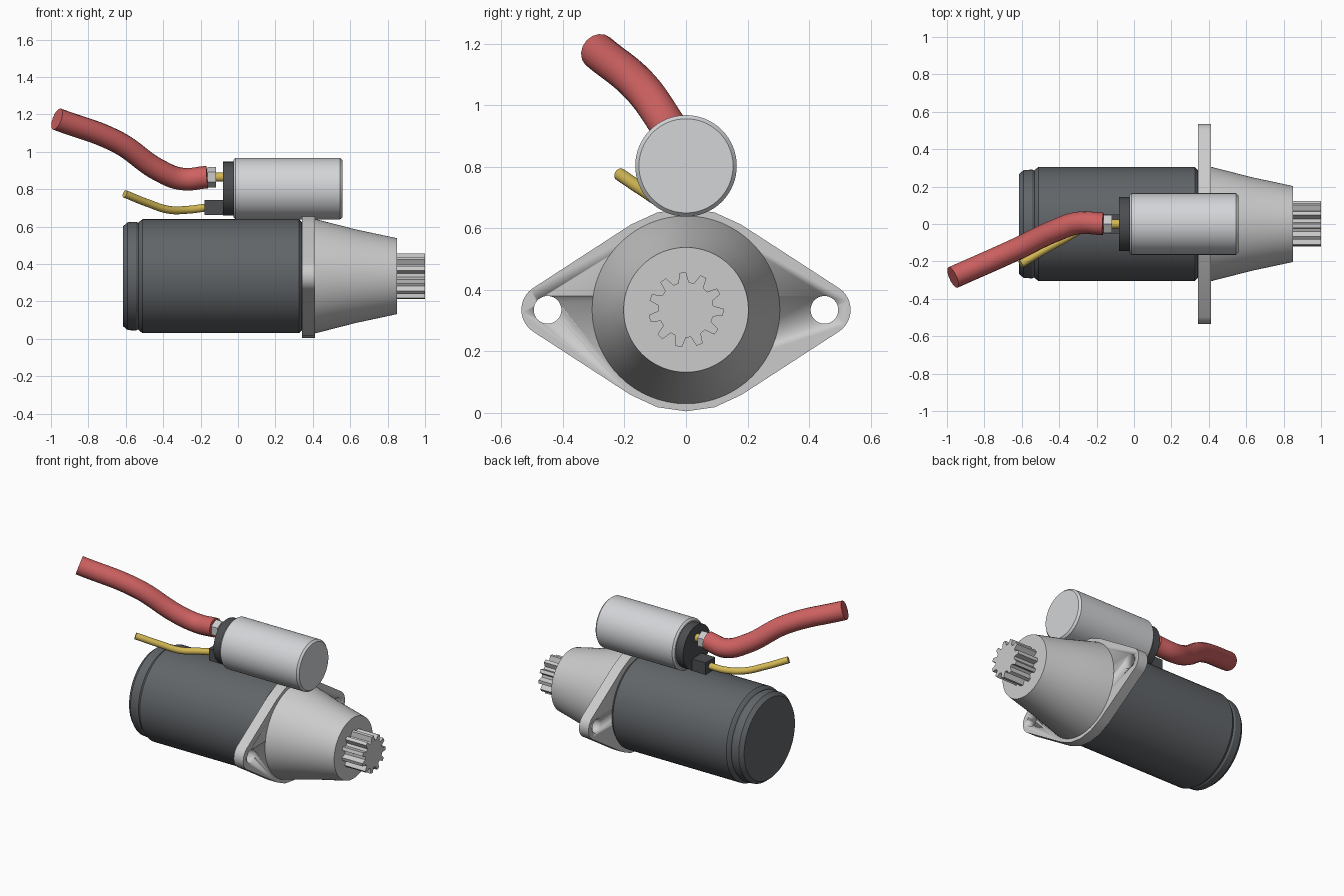
import bpy, bmesh
from math import sin, cos, pi, acos, radians

if "Cube" in bpy.data.objects:
    bpy.data.objects.remove(bpy.data.objects["Cube"])

AXIS = 0.335   # height of motor axis
SOL = 0.803    # height of solenoid axis


def material(name, r, g, b):
    m = bpy.data.materials.new(name)
    m.diffuse_color = (r, g, b, 1)
    m.use_nodes = True
    m.node_tree.nodes["Principled BSDF"].inputs["Base Color"].default_value = m.diffuse_color
    return m


DARK = material("dark_steel", 0.12, 0.13, 0.14)
BLACK = material("dark_plastic", 0.07, 0.075, 0.08)
LIGHT = material("bright_metal", 0.65, 0.66, 0.68)
RED = material("red_rubber", 0.62, 0.12, 0.12)
YELLOW = material("yellow_brass", 0.65, 0.48, 0.09)


def smooth(ob, mat):
    if mat:
        ob.data.materials.append(mat)
    bpy.ops.object.select_all(action='DESELECT')
    ob.select_set(True)
    bpy.context.view_layer.objects.active = ob
    bpy.ops.object.shade_smooth_by_angle(angle=radians(30))
    return ob


def finish(name, bm, mat=None):
    bmesh.ops.recalc_face_normals(bm, faces=bm.faces)
    me = bpy.data.meshes.new(name)
    bm.to_mesh(me)
    bm.free()
    ob = bpy.data.objects.new(name, me)
    bpy.context.collection.objects.link(ob)
    return smooth(ob, mat)


def lathe(name, profile, y=0, z=AXIS, mat=None, n=64):
    """Solid of revolution along x from (x, radius) points."""
    bm = bmesh.new()
    rings = [[bm.verts.new((x, y + r * cos(2 * pi * i / n), z + r * sin(2 * pi * i / n)))
              for i in range(n)] for x, r in profile]
    for a, b in zip(rings, rings[1:]):
        for i in range(n):
            j = (i + 1) % n
            bm.faces.new((a[i], a[j], b[j], b[i]))
    bm.faces.new(rings[0])
    bm.faces.new(rings[-1])
    return finish(name, bm, mat)


def prism(name, outline, x0, x1, z=AXIS, mat=None):
    """Extrude a (y, z) outline along x."""
    bm = bmesh.new()
    f = bm.faces.new([bm.verts.new((x0, p, z + q)) for p, q in outline])
    ext = bmesh.ops.extrude_face_region(bm, geom=[f])
    bmesh.ops.translate(bm, vec=(x1 - x0, 0, 0),
                        verts=[v for v in ext["geom"] if isinstance(v, bmesh.types.BMVert)])
    return finish(name, bm, mat)


def cable(name, points, radius, mat):
    cu = bpy.data.curves.new(name, 'CURVE')
    cu.dimensions = '3D'
    cu.bevel_depth, cu.bevel_resolution = radius, 6
    cu.use_fill_caps = True
    cu.resolution_u = 10
    sp = cu.splines.new('BEZIER')
    sp.bezier_points.add(len(points) - 1)
    for bp, p in zip(sp.bezier_points, points):
        bp.co = p
        bp.handle_left_type = bp.handle_right_type = 'AUTO'
    ob = bpy.data.objects.new(name, cu)
    bpy.context.collection.objects.link(ob)
    bpy.ops.object.select_all(action='DESELECT')
    ob.select_set(True)
    bpy.context.view_layer.objects.active = ob
    bpy.ops.object.convert(target='MESH')
    smooth(bpy.context.view_layer.objects.active, mat)


# motor housing and rear cap
lathe("motor_body", [(-0.535, 0.28), (-0.53, 0.29), (-0.51, 0.305), (0.325, 0.305),
                     (0.34, 0.29), (0.36, 0.29)], mat=DARK)
lathe("rear_cap", [(-0.615, 0.267), (-0.59, 0.288), (-0.545, 0.291), (-0.53, 0.283)], mat=DARK)

# mounting flange: centre disc joined by tangents to two ears, with bolt holes
R, r, d = 0.33, 0.085, 0.45
t = acos((R - r) / d)


def arc(c, rad, a0, a1, n):
    return [(c + rad * cos(a0 + (a1 - a0) * i / n), rad * sin(a0 + (a1 - a0) * i / n))
            for i in range(n + 1)]


outline = (arc(d, r, -t, t, 16) + arc(0, R, t, pi - t, 4)
           + arc(-d, r, pi - t, pi + t, 16) + arc(0, R, pi + t, 2 * pi - t, 4))
flange = prism("mounting_flange", outline, 0.343, 0.413)
for side in (-1, 1):
    cutter = lathe("bolt_hole_cutter", [(0.3, 0.045), (0.46, 0.045)], y=side * d, n=32)
    mod = flange.modifiers.new("bolt_hole", 'BOOLEAN')
    mod.operation, mod.solver, mod.object = 'DIFFERENCE', 'EXACT', cutter
    bpy.context.view_layer.objects.active = flange
    bpy.ops.object.modifier_apply(modifier=mod.name)
    bpy.data.objects.remove(cutter)

# nose cone and drive pinion
lathe("nose_cone", [(0.40, 0.307), (0.415, 0.305), (0.63, 0.25), (0.85, 0.203)])
teeth, gear = 11, []
for i in range(teeth):
    c = radians(95) + 2 * pi * i / teeth
    for off, rad in ((-0.19, 0.09), (-0.09, 0.122), (0.09, 0.122), (0.19, 0.09)):
        gear.append((rad * cos(c + off), rad * sin(c + off)))
prism("pinion_gear", gear, 0.84, 1.0)

# solenoid and its terminal cap
lathe("solenoid_body", [(-0.025, 0.153), (-0.013, 0.165), (0.545, 0.165), (0.558, 0.153)],
      z=SOL, mat=LIGHT)
lathe("solenoid_cap", [(-0.08, 0.144), (-0.015, 0.144)], z=SOL, mat=BLACK)

# terminal stud, nut and connector block
lathe("terminal_stud", [(-0.18, 0.025), (-0.07, 0.025)], z=0.865, mat=YELLOW, n=24)
hexagon = [(0.055 * cos(pi * i / 3 + pi / 6), 0.055 * sin(pi * i / 3 + pi / 6)) for i in range(6)]
prism("terminal_nut", hexagon, -0.163, -0.117, z=0.865)
w, h = 0.05, 0.04
prism("connector_block", [(-w, -h), (w, -h), (w, h), (-w, h)], -0.18, -0.07, z=0.702, mat=BLACK)

# power cable and signal wire
cable("power_cable", [(-0.165, 0, 0.865), (-0.3, 0.005, 0.855), (-0.42, -0.035, 0.9),
                      (-0.64, -0.14, 1.05), (-0.968, -0.286, 1.175)], 0.06, RED)
cable("signal_wire", [(-0.17, 0, 0.702), (-0.27, -0.025, 0.69), (-0.37, -0.08, 0.69),
                      (-0.48, -0.14, 0.725), (-0.605, -0.215, 0.775)], 0.021, YELLOW)
